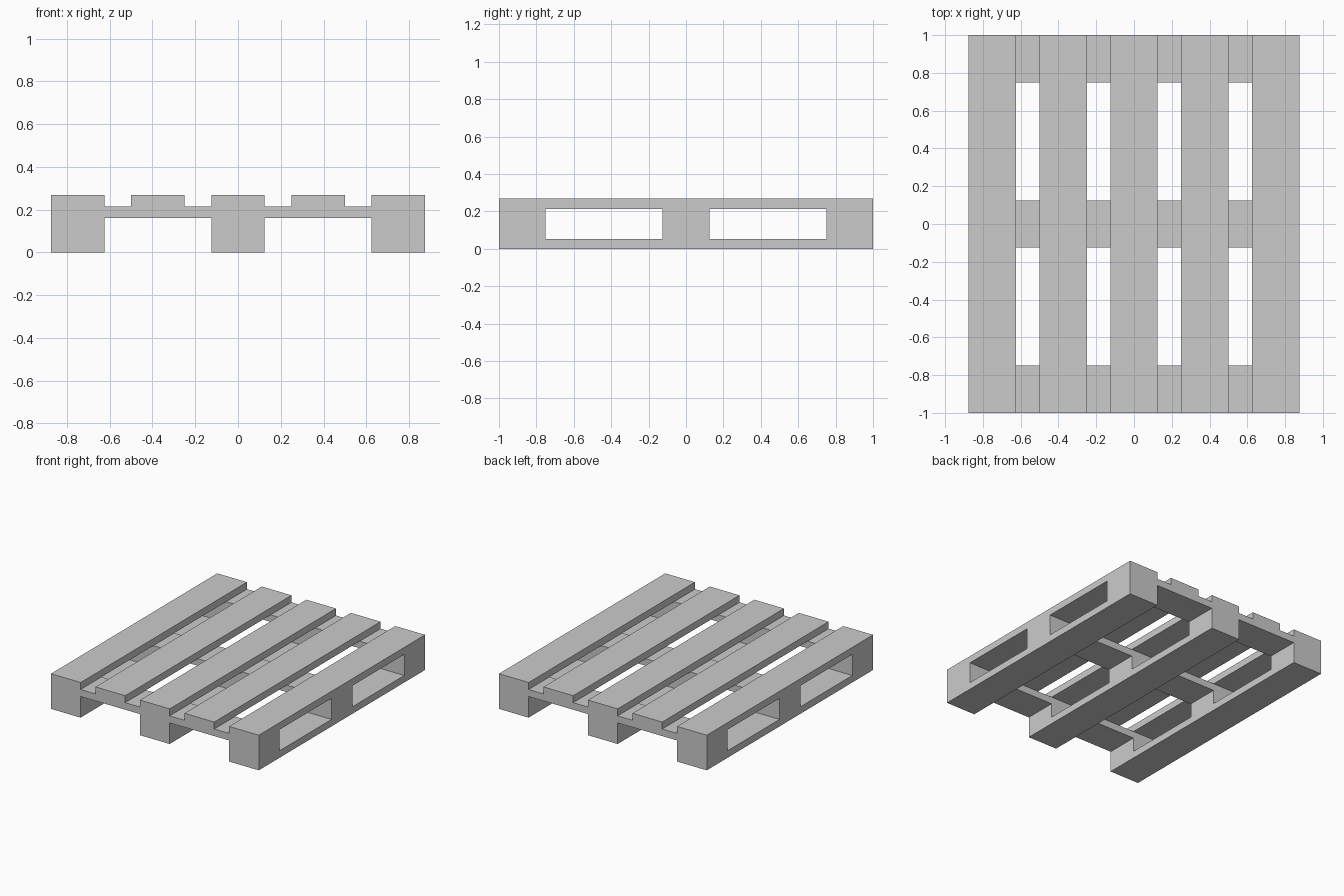
import bpy
import bmesh
from mathutils import Matrix, Vector

if "Cube" in bpy.data.objects:
    bpy.data.objects.remove(bpy.data.objects["Cube"])

T = 0.0535            # board thickness
W = 0.25              # board width
LENGTH, WIDTH = 2.0, 1.75
COLUMNS = (-0.75, 0.0, 0.75)
ROWS = (-0.875, 0.0, 0.875)


def box(name, center, size):
    """Add a box object with the given centre and full size."""
    mesh = bpy.data.meshes.new(name)
    bm = bmesh.new()
    bmesh.ops.create_cube(bm, size=1.0, matrix=Matrix.Diagonal((*size, 1.0)))
    bm.to_mesh(mesh)
    bm.free()
    obj = bpy.data.objects.new(name, mesh)
    obj.location = Vector(center)
    bpy.context.collection.objects.link(obj)
    return obj


# Bottom runners and the spacer blocks standing on them
for i, x in enumerate(COLUMNS, 1):
    box(f"bottom_board_{i}", (x, 0, T / 2), (W, LENGTH, T))
    for j, y in enumerate(ROWS, 1):
        box(f"block_{i}_{j}", (x, y, 2 * T), (W, W, 2 * T))

# Cross boards tying the blocks together
for j, y in enumerate(ROWS, 1):
    box(f"cross_board_{j}", (0, y, 3.5 * T), (WIDTH, W, T))

# Top deck boards
for i in range(5):
    box(f"deck_board_{i + 1}", (-0.75 + 0.375 * i, 0, 4.5 * T), (W, LENGTH, T))
